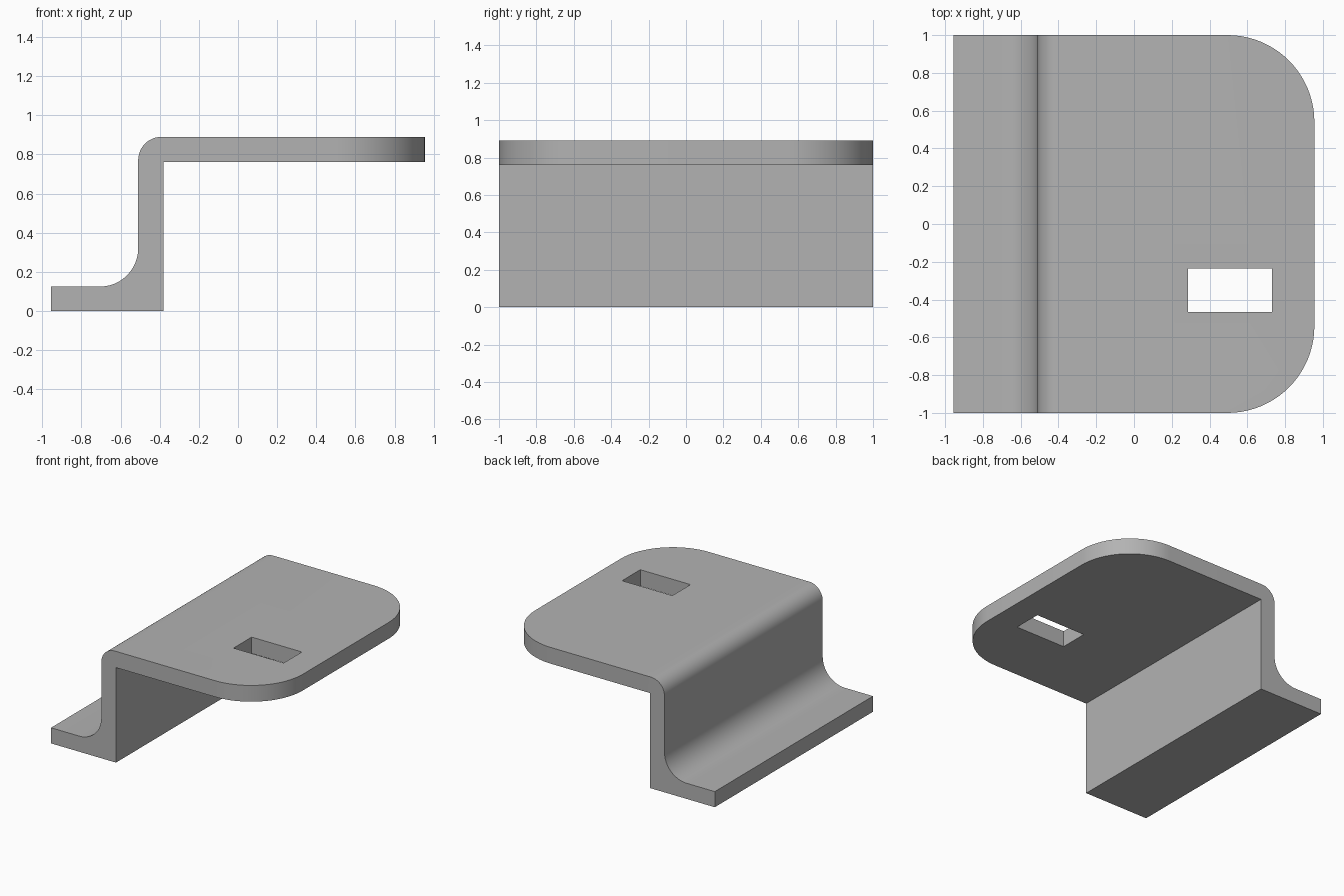
import bpy, bmesh
from math import sin, cos, radians

cube = bpy.data.objects.get("Cube")
if cube:
    bpy.data.objects.remove(cube, do_unlink=True)

END, HALF = 0.955, 1.0             # half length and half width
WALL_OUT, WALL_IN = -0.51, -0.38   # upright wall faces
FOOT, UNDER, TOP = 0.125, 0.76, 0.89

metal = bpy.data.materials.new("plain grey")
grey = (0.45, 0.45, 0.45, 1)
metal.diffuse_color = grey
metal.use_nodes = True
metal.node_tree.nodes["Principled BSDF"].inputs["Base Color"].default_value = grey


def arc(cx, cz, r, start, end, steps=12):
    angles = [radians(start + (end - start) * i / steps) for i in range(steps + 1)]
    return [(cx + r * cos(a), cz + r * sin(a)) for a in angles]


# Side profile: foot, filleted wall, rounded bend, top plate
fillet, bend = 0.195, 0.12
profile = [(-END, 0), (WALL_IN, 0), (WALL_IN, UNDER), (END, UNDER), (END, TOP)]
profile += arc(WALL_OUT + bend, TOP - bend, bend, 90, 180)
profile += arc(WALL_OUT - fillet, FOOT + fillet, fillet, 0, -90)
profile += [(-END, FOOT)]

bm = bmesh.new()
face = bm.faces.new([bm.verts.new((x, -HALF, z)) for x, z in profile])
out = bmesh.ops.extrude_face_region(bm, geom=[face])
moved = [g for g in out["geom"] if isinstance(g, bmesh.types.BMVert)]
bmesh.ops.translate(bm, verts=moved, vec=(0, 2 * HALF, 0))

# Rounded free corners of the top plate
corners = [e for e in bm.edges
           if all(v.co.x > END - 0.01 for v in e.verts)
           and abs(e.verts[0].co.y - e.verts[1].co.y) < 0.01]
bmesh.ops.bevel(bm, geom=corners, offset=0.46, offset_type='OFFSET',
                segments=20, profile=0.5, affect='EDGES')
bmesh.ops.recalc_face_normals(bm, faces=bm.faces)
mesh = bpy.data.meshes.new("bracket")
bm.to_mesh(mesh)
bm.free()
mesh.materials.append(metal)
bracket = bpy.data.objects.new("bracket", mesh)
bpy.context.collection.objects.link(bracket)

# Rectangular slot through the plate
bpy.ops.mesh.primitive_cube_add(size=1, location=(0.508, -0.35, 0.825))
cutter = bpy.context.object
cutter.name = "slot_cutter"
cutter.scale = (0.445, 0.23, 0.4)
cutter.data.materials.append(metal)
cutter.hide_render = True
cutter.display_type = 'WIRE'
slot = bracket.modifiers.new("slot", 'BOOLEAN')
slot.operation = 'DIFFERENCE'
slot.solver = 'EXACT'
slot.object = cutter

# Apply the cut and shade the rounded parts smooth
bpy.ops.object.select_all(action='DESELECT')
bracket.select_set(True)
bpy.context.view_layer.objects.active = bracket
bpy.ops.object.modifier_apply(modifier=slot.name)
bpy.data.objects.remove(cutter, do_unlink=True)
bpy.ops.object.shade_smooth_by_angle(angle=radians(30))
